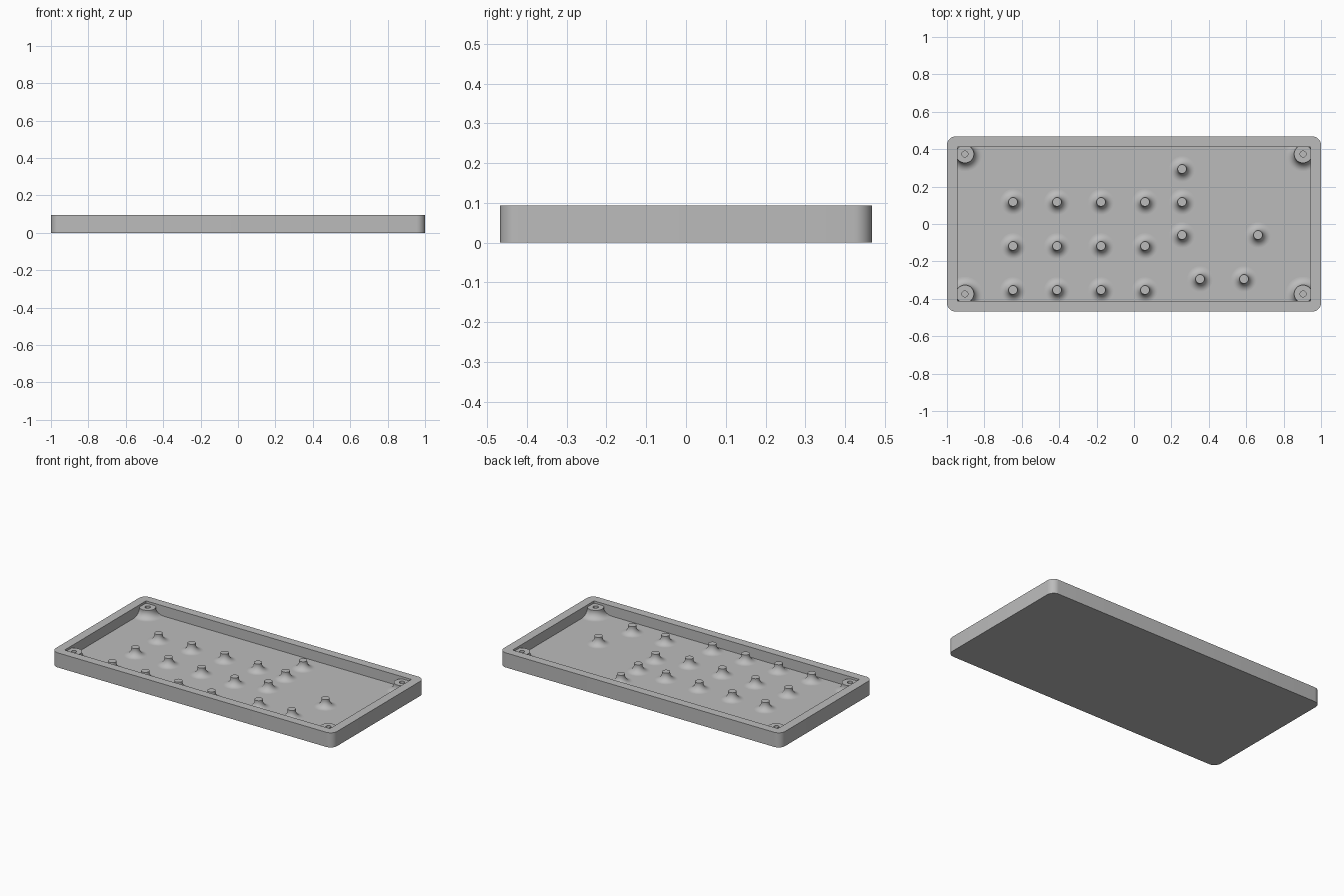
import bpy
import bmesh
from math import cos, sin, pi, radians
from mathutils import Matrix

default = bpy.data.objects.get("Cube")
if default:
    bpy.data.objects.remove(default, do_unlink=True)

HEIGHT, FLOOR, POST_TOP = 0.094, 0.029, 0.08
FILLET = 0.044

grey = bpy.data.materials.new("plain_grey")
grey.use_nodes = True
grey.diffuse_color = (0.5, 0.5, 0.5, 1)
grey.node_tree.nodes["Principled BSDF"].inputs["Base Color"].default_value = (0.5, 0.5, 0.5, 1)


def finish(bm, name):
    bmesh.ops.recalc_face_normals(bm, faces=bm.faces)
    mesh = bpy.data.meshes.new(name)
    bm.to_mesh(mesh)
    bm.free()
    mesh.materials.append(grey)
    obj = bpy.data.objects.new(name, mesh)
    bpy.context.collection.objects.link(obj)
    return obj


def smooth(obj):
    bpy.ops.object.select_all(action="DESELECT")
    obj.select_set(True)
    bpy.context.view_layer.objects.active = obj
    bpy.ops.object.shade_smooth_by_angle(angle=radians(30))


def block(name, width, depth, bottom, top, radius=0):
    """Box with optionally rounded vertical edges."""
    bm = bmesh.new()
    bmesh.ops.create_cube(bm, size=1, matrix=Matrix.Translation((0, 0, (bottom + top) / 2))
                          @ Matrix.Diagonal((width, depth, top - bottom, 1)))
    if radius:
        upright = [e for e in bm.edges if abs(e.verts[0].co.z - e.verts[1].co.z) > 0.01]
        bmesh.ops.bevel(bm, geom=upright, offset=radius, segments=8, profile=0.5, affect="EDGES")
    return finish(bm, name)


def lathe(name, profile, x, y, steps=40):
    bm = bmesh.new()
    verts = [bm.verts.new((r, 0, z)) for r, z in profile]
    edges = [bm.edges.new(pair) for pair in zip(verts, verts[1:])]
    bmesh.ops.spin(bm, geom=verts + edges, cent=(0, 0, 0), axis=(0, 0, 1),
                   angle=2 * pi, steps=steps)
    bmesh.ops.remove_doubles(bm, verts=bm.verts, dist=0.0001)
    obj = finish(bm, name)
    obj.location = (x, y, 0)
    smooth(obj)


def flared_side(radius):
    """Short straight shaft that sweeps out into the floor."""
    arc = [pi + pi / 2 * i / 12 for i in range(13)]
    return [(radius, POST_TOP)] + [(radius + FILLET * (1 + cos(a)), FLOOR + FILLET * (1 + sin(a)))
                                   for a in arc]


# Tray: rounded block with a square-cornered recess
tray = block("tray", 2, 0.936, 0, HEIGHT, 0.046)
cutter = block("recess_cutter", 1.886, 0.826, FLOOR, HEIGHT + 0.1)
cutter.hide_render = True
cut = tray.modifiers.new("recess", "BOOLEAN")
cut.operation = "DIFFERENCE"
cut.solver = "EXACT"
cut.object = cutter
smooth(tray)
bpy.ops.object.modifier_apply(modifier=cut.name)
bpy.data.objects.remove(cutter, do_unlink=True)
smooth(tray)

# Corner screw posts with blind holes
hole = [(0, FLOOR), (0.016, FLOOR), (0.016, POST_TOP)]
for x in (-0.904, 0.904):
    for y in (-0.374, 0.374):
        lathe("screw_post", hole + flared_side(0.048), x, y)

# Support pegs: a regular grid plus the scattered ones on the right
pegs = [(-0.647 + 0.2353 * col, 0.118 - 0.2353 * row) for col in range(4) for row in range(3)]
pegs += [(0.257, 0.294), (0.257, 0.118), (0.257, -0.059),
         (0.353, -0.294), (0.588, -0.294), (0.663, -0.059)]
for x, y in pegs:
    lathe("support_peg", [(0, POST_TOP)] + flared_side(0.024), x, y)
